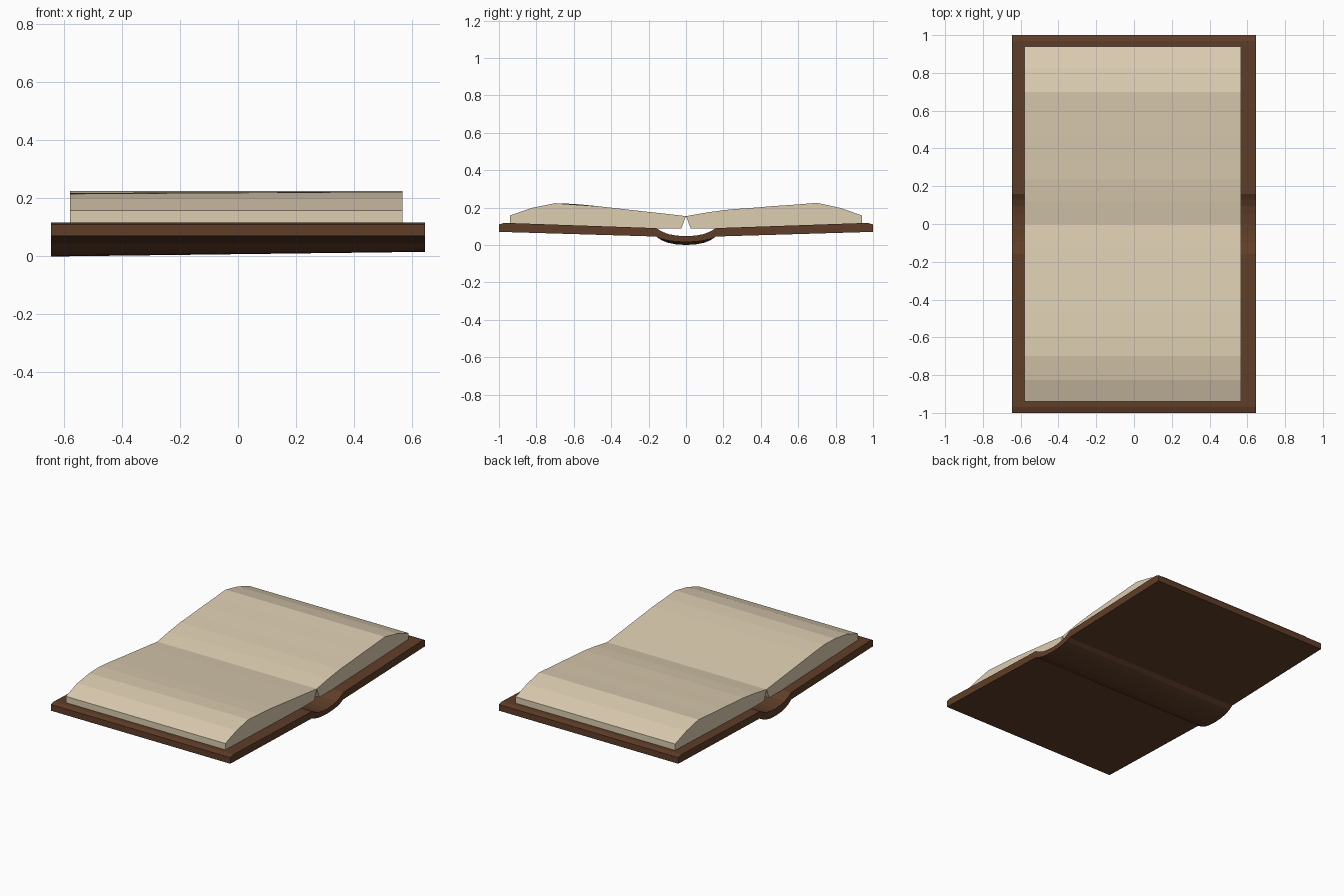
import bpy, bmesh

if "Cube" in bpy.data.objects:
    bpy.data.objects.remove(bpy.data.objects["Cube"])


def material(name, color):
    m = bpy.data.materials.new(name)
    m.diffuse_color = (*color, 1)
    m.use_nodes = True
    m.node_tree.nodes["Principled BSDF"].inputs["Base Color"].default_value = m.diffuse_color
    return m


leather = material("brown_leather", (0.115, 0.048, 0.021))
paper = material("cream_paper", (0.72, 0.61, 0.44))


def loft(name, x0, x1, start, end, mat):
    """Closed solid between two (y, z) outlines standing at x0 and x1."""
    bm = bmesh.new()
    a = [bm.verts.new((x0, y, z)) for y, z in start]
    b = [bm.verts.new((x1, y, z)) for y, z in end]
    n = len(a)
    for i in range(n):
        j = (i + 1) % n
        bm.faces.new((a[i], a[j], b[j], b[i]))
    caps = [bm.faces.new(a), bm.faces.new(b)]
    bmesh.ops.recalc_face_normals(bm, faces=bm.faces)
    bmesh.ops.triangulate(bm, faces=caps)
    me = bpy.data.meshes.new(name)
    bm.to_mesh(me)
    bm.free()
    me.materials.append(mat)
    ob = bpy.data.objects.new(name, me)
    bpy.context.collection.objects.link(ob)
    return ob


def mirrored(half):
    """Half outline from y = 0 outward, completed to the other side."""
    return [(-y, z) for y, z in reversed(half[1:])] + half


# Cover: two sloping boards joined by a bowed spine, slightly shallower at +x
inner = mirrored([(0, 0.047), (0.05, 0.050), (0.095, 0.058), (0.13, 0.072),
                  (0.16, 0.090), (0.97, 0.118), (1.0, 0.110)])


def outer(sag):
    half = [(0, 0), (0.05, 0.06), (0.095, 0.25), (0.13, 0.55), (0.16, 1)]
    return mirrored([(y, sag + (0.045 - sag) * t) for y, t in half] + [(1.0, 0.070)])


loft("cover", -0.645, 0.645,
     inner + outer(0.0)[::-1], inner + outer(0.016)[::-1], leather)

# Page blocks: curved tops, with a V gap underneath at the gutter
def pages(name, side, top_a, top_b):
    base = [(0.94, 0.115), (0.16, 0.089), (0.025, 0.089)]
    outlines = [[(side * y, z) for y, z in top + base] for top in (top_a, top_b)]
    loft(name, -0.58, 0.567, *outlines, paper)


gutter = (0, 0.154)
front = [gutter, (0.12, 0.168), (0.24, 0.181), (0.355, 0.194), (0.47, 0.207)]
fore_edge = [(0.825, 0.198), (0.94, 0.158)]
pages("front_pages", -1,
      front + [(0.59, 0.219), (0.70, 0.216)] + fore_edge,
      front + [(0.59, 0.215), (0.70, 0.223)] + fore_edge)

back = [gutter, (0.12, 0.175), (0.235, 0.190), (0.35, 0.198), (0.47, 0.208),
        (0.59, 0.216), (0.70, 0.225)] + fore_edge
pages("back_pages", 1, back, back)
